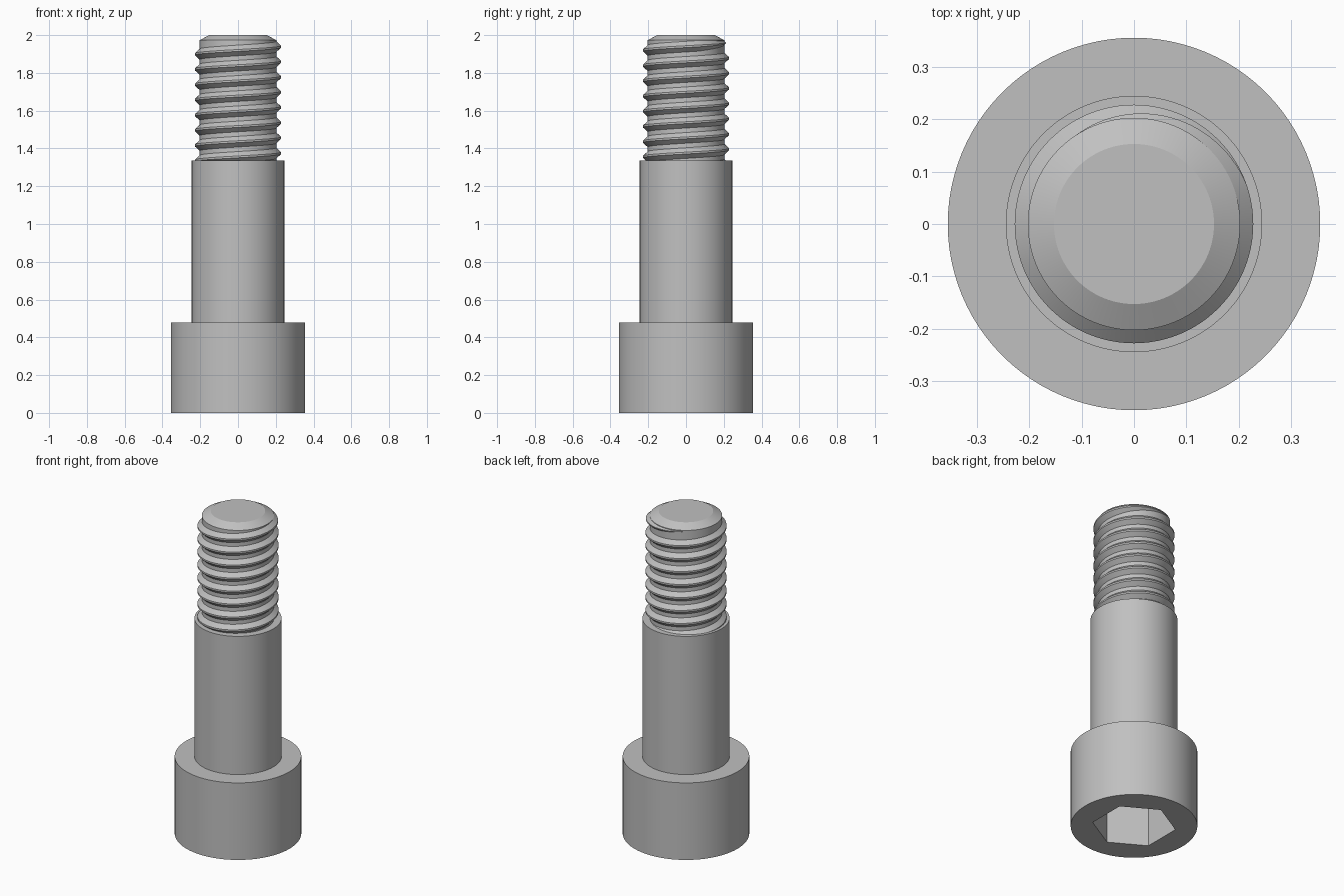
import bpy, bmesh, math

cube = bpy.data.objects.get("Cube")
if cube:
    bpy.data.objects.remove(cube, do_unlink=True)

SEGMENTS = 96
PITCH = 0.0805
ROOT, CREST = 0.2, 0.228

steel = bpy.data.materials.new("grey steel")
steel.use_nodes = True
steel.diffuse_color = (0.53, 0.53, 0.53, 1)
steel.node_tree.nodes["Principled BSDF"].inputs["Base Color"].default_value = steel.diffuse_color


def ring(bm, radius, z, count, offset=0.0):
    """A loop of vertices around the z axis."""
    angles = [offset + math.tau * i / count for i in range(count)]
    return [bm.verts.new((radius * math.cos(a), radius * math.sin(a), z)) for a in angles]


def bridge(bm, low, high):
    """Quads between two closed loops of equal length."""
    n = len(low)
    for i in range(n):
        j = (i + 1) % n
        bm.faces.new((low[i], low[j], high[j], high[i]))


def loop_edges(bm, verts):
    return [bm.edges.get((v, verts[i - 1])) for i, v in enumerate(verts)]


def finish(bm, name):
    bmesh.ops.recalc_face_normals(bm, faces=bm.faces)
    mesh = bpy.data.meshes.new(name)
    bm.to_mesh(mesh)
    bm.free()
    mesh.materials.append(steel)
    obj = bpy.data.objects.new(name, mesh)
    bpy.context.collection.objects.link(obj)
    bpy.ops.object.select_all(action='DESELECT')
    obj.select_set(True)
    bpy.context.view_layer.objects.active = obj
    bpy.ops.object.shade_smooth_by_angle(angle=math.radians(20))


# Bolt body: head, shank, thread core and chamfered tip as one turned profile
profile = [(0.356, 0), (0.356, 0.478), (0.245, 0.478), (0.245, 1.335),
           (0.203, 1.335), (0.203, 1.973), (0.153, 2.0)]
bm = bmesh.new()
rings = [ring(bm, r, z, SEGMENTS) for r, z in profile]
for low, high in zip(rings, rings[1:]):
    bridge(bm, low, high)
bm.faces.new(rings[-1])

# Hexagonal socket sunk into the underside of the head
mouth = ring(bm, 0.236, 0, 6, math.pi / 6)
floor = ring(bm, 0.236, 0.28, 6, math.pi / 6)
bridge(bm, mouth, floor)
bm.faces.new(floor)
bmesh.ops.triangle_fill(bm, edges=loop_edges(bm, rings[0]) + loop_edges(bm, mouth),
                        use_beauty=True)
finish(bm, "bolt_body")

# Right-hand helical ridge that starts inside the shank and fades out at the tip
bm = bmesh.new()
first, last = -8 * SEGMENTS, int(SEGMENTS * 0.385)
fade_from = SEGMENTS * 0.055
sections = []
for step in range(first, last + 1):
    a = math.tau * step / SEGMENTS
    z = 1.939 + PITCH * step / SEGMENTS
    fade = min(1.0, max(0.03, (last - step) / (last - fade_from)))
    crest = ROOT + (CREST - ROOT) * fade
    section = [(ROOT, -0.031), (crest, -0.005), (crest, 0.005), (ROOT, 0.031)]
    sections.append([bm.verts.new((r * math.cos(a), r * math.sin(a), z + h * fade))
                     for r, h in section])
for low, high in zip(sections, sections[1:]):
    bridge(bm, low, high)
bm.faces.new(sections[0])
bm.faces.new(sections[-1])
finish(bm, "screw_thread")
